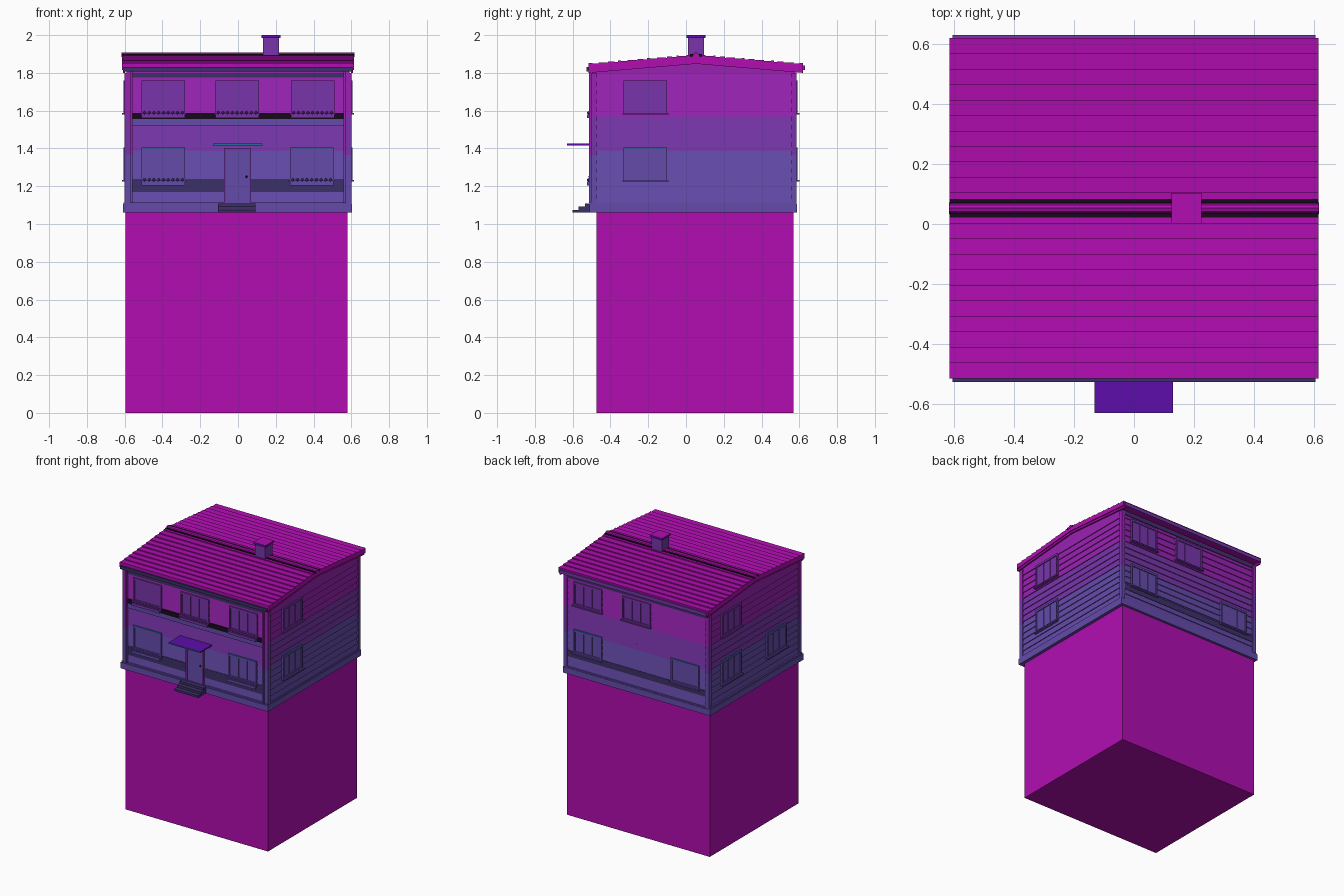
import bpy, bmesh
from mathutils import Matrix, Vector

cube = bpy.data.objects.get("Cube")
if cube:
    bpy.data.objects.remove(cube, do_unlink=True)

COLOURS = {
    "magenta": (0.44, 0.004, 0.44),
    "upper_purple": (0.32, 0.016, 0.45),
    "mid_purple": (0.19, 0.036, 0.41),
    "low_blue": (0.13, 0.07, 0.41),
    "violet": (0.11, 0.004, 0.40),
    "dark_blue": (0.045, 0.03, 0.14),
    "near_black": (0.008, 0.003, 0.01),
    "teal": (0.02, 0.15, 0.30),
}
NAMES = list(COLOURS)
MATS = []
for n, c in COLOURS.items():
    m = bpy.data.materials.new(n)
    m.use_nodes = True
    m.diffuse_color = (*c, 1)
    m.node_tree.nodes["Principled BSDF"].inputs["Base Color"].default_value = (*c, 1)
    MATS.append(m)


class Part:
    """Collects boxes, prisms and balls into one mesh object."""

    def __init__(self, name):
        self.name, self.bm = name, bmesh.new()

    def paint(self, verts, mat):
        for f in {f for v in verts for f in v.link_faces}:
            f.material_index = NAMES.index(mat)

    def box(self, lo, hi, mat):
        lo, hi = Vector(lo), Vector(hi)
        size = Vector([abs(a) for a in hi - lo])
        mx = Matrix.Translation((lo + hi) / 2) @ Matrix.Diagonal((*size, 1))
        self.paint(bmesh.ops.create_cube(self.bm, size=1, matrix=mx)["verts"], mat)

    def prism(self, profile, x0, x1, mat):
        # extrude a (y, z) outline along x
        f = self.bm.faces.new([self.bm.verts.new((x0, y, z)) for y, z in profile])
        ext = bmesh.ops.extrude_face_region(self.bm, geom=[f])["geom"]
        new = [v for v in ext if isinstance(v, bmesh.types.BMVert)]
        bmesh.ops.translate(self.bm, verts=new, vec=(x1 - x0, 0, 0))
        self.paint(new + list(f.verts), mat)

    def ball(self, centre, r, mat):
        mx = Matrix.Translation(centre)
        res = bmesh.ops.create_icosphere(self.bm, subdivisions=1, radius=r, matrix=mx)
        self.paint(res["verts"], mat)

    def done(self):
        bmesh.ops.recalc_face_normals(self.bm, faces=self.bm.faces)
        me = bpy.data.meshes.new(self.name)
        self.bm.to_mesh(me)
        self.bm.free()
        for m in MATS:
            me.materials.append(m)
        ob = bpy.data.objects.new(self.name, me)
        bpy.context.collection.objects.link(ob)
        return ob


# Wall faces: map (along, height, outward) to world space
X, YF, YB = 0.595, -0.497, 0.58
FACES = {
    "front": lambda u, z, d: (u, YF - d, z),
    "back": lambda u, z, d: (u, YB + d, z),
    "left": lambda u, z, d: (X + d, u, z),
    "right": lambda u, z, d: (-X - d, u, z),
}


def wall_box(part, side, u, z, d, mat):
    at = FACES[side]
    part.box(at(u[0], z[0], d[0]), at(u[1], z[1], d[1]), mat)


def band(z):
    return "low_blue" if z < 1.365 else "mid_purple" if z < 1.57 else "upper_purple"


# Foundation block and plinth
p = Part("foundation")
p.box((-0.595, -0.475, 0), (0.58, 0.57, 1.06), "magenta")
p.done()
p = Part("plinth")
p.box((-0.61, -0.51, 1.06), (0.603, 0.588, 1.105), "low_blue")
p.box((-0.605, -0.505, 1.105), (0.6, 0.584, 1.115), "low_blue")
p.done()

# Lapped siding: rings leaning out at the foot of each board
p = Part("siding")
Z0, Z1, BOARDS = 1.11, 1.80, 15
rings = []
for i in range(BOARDS):
    for k, out in ((0, 0.0), (1, -0.006)):
        z = Z0 + (Z1 - Z0) * (i + k) / BOARDS
        x, f, b = X + out, YF - out, YB + out
        rings.append([p.bm.verts.new(c) for c in ((-x, f, z), (x, f, z), (x, b, z), (-x, b, z))])
for a, b in zip(rings, rings[1:]):
    for j in range(4):
        k = (j + 1) % 4
        face = p.bm.faces.new((a[j], a[k], b[k], b[j]))
        face.material_index = NAMES.index(band(face.calc_center_median().z))
p.bm.faces.new(rings[0][::-1])
p.bm.faces.new(rings[-1])
p.done()

# Gable walls
p = Part("gables")
p.prism([(YF, 1.79), (YB, 1.79), (YB, 1.81), (0.05, 1.862), (YF, 1.81)], -0.59, 0.59, "upper_purple")
p.done()

# Corner boards, coloured with the wall bands
p = Part("corner_boards")
for sx in (-1, 1):
    for y0, y1 in ((YF - 0.006, YF + 0.022), (YB - 0.022, YB + 0.006)):
        for a, b in ((1.11, 1.365), (1.365, 1.57), (1.57, 1.80)):
            p.box((sx * (X + 0.005), y0, a), (sx * (X - 0.024), y1, b), band((a + b) / 2))
p.done()

# Painted strips along the walls
p = Part("wall_strips")
for a, b in ((-0.57, -0.075), (0.07, 0.57)):
    wall_box(p, "front", (a, b), (1.17, 1.237), (0, 0.003), "dark_blue")
wall_box(p, "back", (-0.57, 0.57), (1.19, 1.235), (0, 0.003), "dark_blue")
wall_box(p, "front", (-0.57, 0.57), (1.555, 1.588), (0, 0.008), "near_black")
wall_box(p, "front", (-0.57, 0.57), (1.52, 1.555), (0, 0.004), "low_blue")
for side in ("front", "back"):
    wall_box(p, side, (-0.57, 0.57), (1.775, 1.80), (0, 0.005), "dark_blue")
p.done()


# Windows: glass, frame, two mullions, sill and lintel
def window(side, u, upper):
    w, z0, h, t = 0.115, 1.588 if upper else 1.233, 0.168, 0.011
    mat = "mid_purple" if upper else "low_blue"
    z1 = z0 + h
    p = Part(f"window_{side}_{'upper' if upper else 'lower'}")
    wall_box(p, side, (u - w, u + w), (z0, z1), (-0.01, 0.003), mat)
    for s in (-1, 1):
        wall_box(p, side, (u + s * w, u + s * (w - t)), (z0, z1), (0, 0.01), mat)
        wall_box(p, side, (u + s * 0.035 - 0.003, u + s * 0.035 + 0.003), (z0, z1), (0, 0.007), mat)
    wall_box(p, side, (u - w, u + w), (z0, z0 + t), (0, 0.01), mat)
    wall_box(p, side, (u - w, u + w), (z1 - t, z1), (0, 0.01), mat)
    wall_box(p, side, (u - w, u + w), (z1, z1 + 0.004), (0, 0.01), mat if upper else "teal")
    wall_box(p, side, (u - w - 0.007, u + w + 0.007), (z0 - 0.009, z0), (0, 0.02), mat)
    if side == "front":
        # flower box rail with a row of knobs
        wall_box(p, side, (u - w, u + w), (z0 - 0.028, z0 - 0.009), (0.005, 0.026), mat)
        for i in range(9):
            k = u - w + 0.015 + i * (2 * w - 0.03) / 8
            p.ball(FACES[side](k, z0 + 0.001, 0.02), 0.009, mat)
    p.done()


for side, upper, spots in (
    ("front", True, (-0.395, -0.005, 0.395)), ("front", False, (-0.395, 0.39)),
    ("back", True, (0.4, 0.0)), ("back", False, (0.4, -0.4)),
    ("left", True, (-0.215,)), ("left", False, (-0.215,)),
    ("right", True, (0.32,)), ("right", False, (0.32, -0.21)),
):
    for u in spots:
        window(side, u, upper)

# Front door with frame, canopy and steps
p = Part("door")
wall_box(p, "front", (-0.072, 0.067), (1.11, 1.40), (-0.01, 0.005), "low_blue")
for a in (-0.075, 0.058):
    wall_box(p, "front", (a, a + 0.012), (1.11, 1.40), (0, 0.012), "mid_purple")
wall_box(p, "front", (-0.075, 0.07), (1.39, 1.402), (0, 0.012), "mid_purple")
p.ball((0.045, YF - 0.012, 1.25), 0.007, "near_black")
p.done()
p = Part("canopy")
p.box((-0.132, -0.628, 1.416), (0.13, -0.49, 1.425), "violet")
p.box((-0.132, -0.63, 1.416), (0.13, -0.628, 1.425), "teal")
p.done()
p = Part("steps")
for i in range(3):
    p.box((-0.105, -0.6 + i * 0.032, 1.06 + i * 0.015), (0.092, -0.5, 1.075 + i * 0.017), "dark_blue")
p.done()

# Roof: sawtooth row of overlapping boards on each slope
RIDGE, COURSES = 0.053, 11
def slope(eave):
    pts = []
    for i in range(COURSES):
        for k, lift in ((0, 0.007), (1, 0.0)):
            t = (i + k) / COURSES
            pts.append((eave + (RIDGE - eave) * t, 1.845 + 0.048 * t + lift))
    return pts

p = Part("roof")
under = [(0.62, 1.815), (RIDGE, 1.862), (-0.515, 1.815)]
p.prism(slope(-0.515) + slope(0.62)[-2::-1] + under, -0.615, 0.615, "magenta")
for s in (-1, 1):
    # rake boards under the verge
    p.prism([(-0.515, 1.80), (RIDGE, 1.848), (0.62, 1.80), (0.62, 1.816), (RIDGE, 1.864),
             (-0.515, 1.816)], s * 0.597, s * 0.608, "magenta")
p.done()
p = Part("ridge_cap")
p.prism([(0.034, 1.885), (0.072, 1.885), (0.064, 1.905), (0.053, 1.909), (0.042, 1.905)], -0.617, 0.617, "magenta")
for y in (0.029, 0.077):
    p.box((-0.616, y - 0.007, 1.885), (0.616, y + 0.007, 1.899), "near_black")
p.done()

# Gutters and front downpipes
p = Part("gutters")
p.box((-0.605, -0.527, 1.808), (0.605, -0.512, 1.83), "dark_blue")
p.box((-0.605, 0.617, 1.815), (0.605, 0.63, 1.84), "mid_purple")
for x in (-0.565, 0.565):
    for a, b in ((1.11, 1.365), (1.365, 1.81)):
        p.box((x - 0.007, YF - 0.017, a), (x + 0.007, YF - 0.003, b), band((a + b) / 2))
p.done()

# Chimney
p = Part("chimney")
p.box((0.133, 0.01, 1.87), (0.217, 0.095, 1.985), "mid_purple")
p.box((0.125, 0.002, 1.985), (0.225, 0.103, 1.997), "violet")
p.box((0.125, 0.002, 1.997), (0.225, 0.103, 2.0), "magenta")
p.done()
